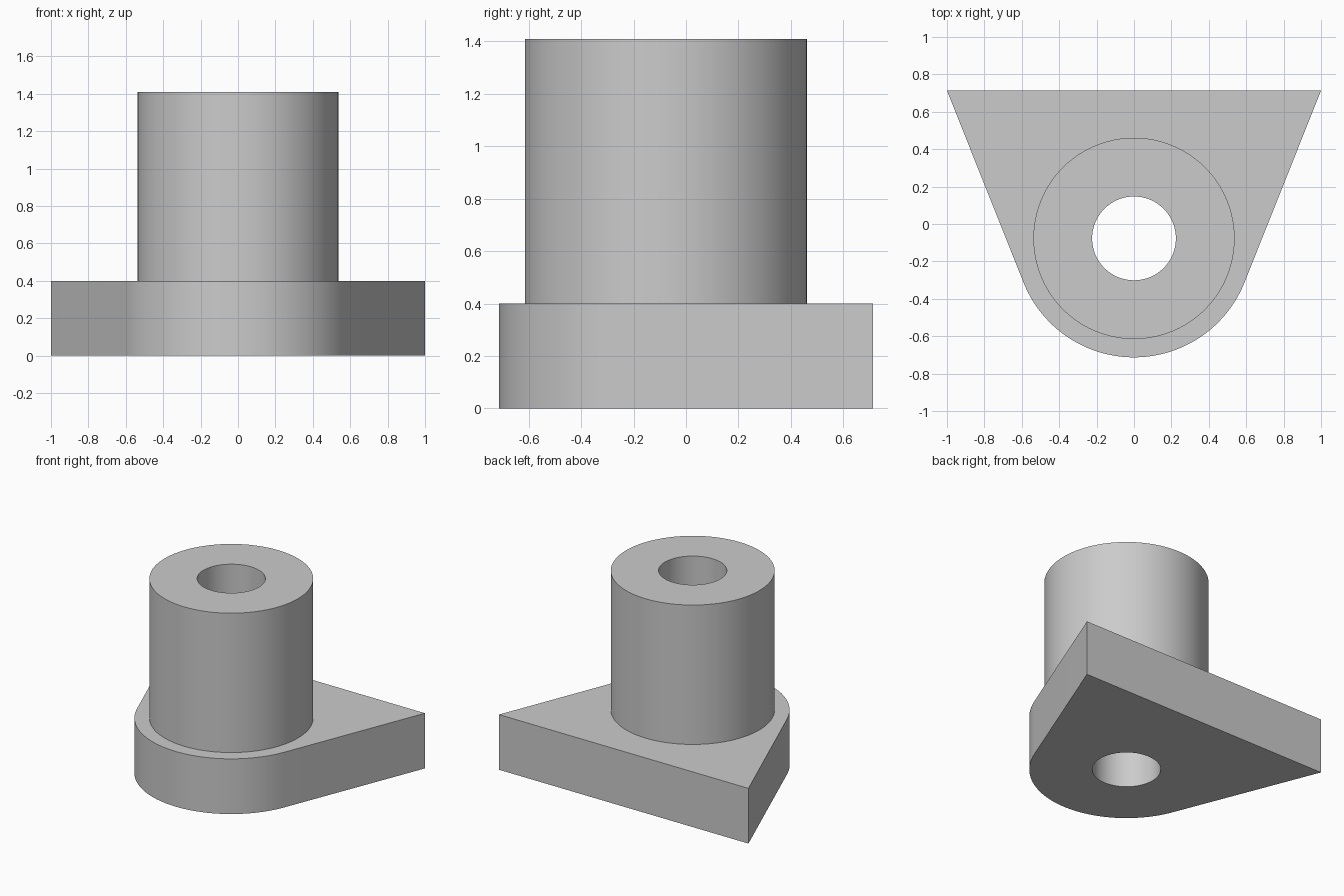
import bpy
import bmesh
from math import acos, atan2, cos, sin, hypot, pi, radians

cube = bpy.data.objects.get("Cube")
if cube:
    bpy.data.objects.remove(cube, do_unlink=True)

# Main dimensions
AXIS_Y = -0.077
BACK_Y = 0.713
BORE_R, BOSS_R, NOSE_R = 0.224, 0.538, 0.636
PLATE_Z, TOP_Z = 0.4, 1.41
SEGMENTS = 96


def arc(radius, start, end, count):
    """Points on an arc around the bore axis."""
    angles = [start + (end - start) * i / count for i in range(count + 1)]
    return [(radius * cos(a), AXIS_Y + radius * sin(a)) for a in angles]


def circle(radius):
    return arc(radius, 0, 2 * pi, SEGMENTS)[:-1]


def plate_outline():
    """Rounded nose with straight sides tangent to it, square back edge."""
    rise = BACK_Y - AXIS_Y
    tangent = atan2(rise, 1) - acos(NOSE_R / hypot(1, rise))
    nose = arc(NOSE_R, -pi - tangent, tangent, SEGMENTS // 2)
    return nose + [(1, BACK_Y), (-1, BACK_Y)]


bm = bmesh.new()


def ring(points, z):
    verts = [bm.verts.new((x, y, z)) for x, y in points]
    for a, b in zip(verts, verts[1:] + verts[:1]):
        bm.edges.new((a, b))
    return verts


def wall(low, high):
    for i in range(len(low)):
        bm.faces.new((low[i - 1], low[i], high[i], high[i - 1]))


def flat_face(outer, inner):
    """Fill the level area between two rings."""
    verts = set(outer + inner)
    edges = {e for v in verts for e in v.link_edges if e.other_vert(v) in verts}
    bmesh.ops.triangle_fill(bm, edges=list(edges), use_beauty=True)


# Plate, boss and through bore as one solid
plate_low = ring(plate_outline(), 0)
plate_high = ring(plate_outline(), PLATE_Z)
boss_low = ring(circle(BOSS_R), PLATE_Z)
boss_high = ring(circle(BOSS_R), TOP_Z)
bore_low = ring(circle(BORE_R), 0)
bore_high = ring(circle(BORE_R), TOP_Z)

flat_face(plate_low, bore_low)
flat_face(plate_high, boss_low)
flat_face(boss_high, bore_high)
wall(plate_low, plate_high)
wall(boss_low, boss_high)
wall(bore_low, bore_high)
bmesh.ops.recalc_face_normals(bm, faces=bm.faces[:])

mesh = bpy.data.meshes.new("flanged_bushing")
bm.to_mesh(mesh)
bm.free()
bushing = bpy.data.objects.new("flanged_bushing", mesh)
bpy.context.collection.objects.link(bushing)

# Plain grey finish
grey = bpy.data.materials.new("plain_grey")
grey.use_nodes = True
colour = (0.6, 0.6, 0.6, 1)
grey.diffuse_color = colour
grey.node_tree.nodes["Principled BSDF"].inputs["Base Color"].default_value = colour
mesh.materials.append(grey)

# Smooth round walls with crisp rims
bpy.ops.object.select_all(action="DESELECT")
bushing.select_set(True)
bpy.context.view_layer.objects.active = bushing
bpy.ops.object.shade_smooth_by_angle(angle=radians(15))
